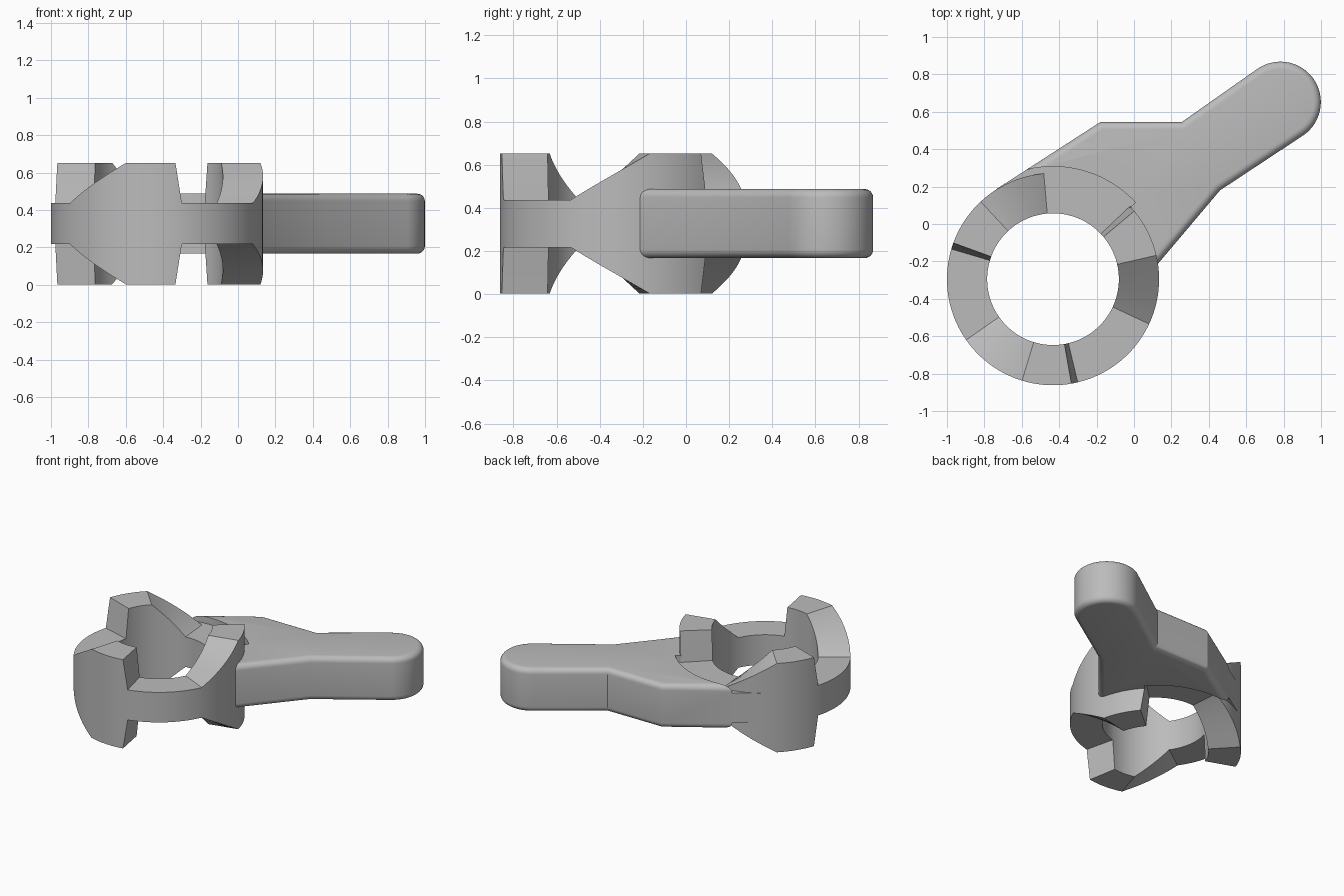
import bpy
import bmesh
from math import cos, sin, radians

if "Cube" in bpy.data.objects:
    bpy.data.objects.remove(bpy.data.objects["Cube"], do_unlink=True)

CX, CY = -0.433, -0.295          # ring axis
R_OUT, R_IN = 0.567, 0.352
MID, HALF, TALL = 0.327, 0.11, 0.325

grey = bpy.data.materials.new("plain grey")
grey.use_nodes = True
grey.diffuse_color = (0.5, 0.5, 0.5, 1)
grey.node_tree.nodes["Principled BSDF"].inputs["Base Color"].default_value = (0.5, 0.5, 0.5, 1)


def polar(r, deg):
    return CX + r * cos(radians(deg)), CY + r * sin(radians(deg))


def add_object(name, bm):
    bmesh.ops.recalc_face_normals(bm, faces=bm.faces)
    mesh = bpy.data.meshes.new(name)
    bm.to_mesh(mesh)
    bm.free()
    mesh.materials.append(grey)
    obj = bpy.data.objects.new(name, mesh)
    bpy.context.collection.objects.link(obj)
    return obj


def select_only(obj):
    bpy.ops.object.select_all(action='DESELECT')
    obj.select_set(True)
    bpy.context.view_layer.objects.active = obj


def prism(points, z0, z1, bevel=0):
    bm = bmesh.new()
    face = bm.faces.new([bm.verts.new((x, y, z0)) for x, y in points])
    top = bmesh.ops.extrude_face_region(bm, geom=[face])["geom"]
    for v in top:
        if isinstance(v, bmesh.types.BMVert):
            v.co.z = z1
    bmesh.ops.recalc_face_normals(bm, faces=bm.faces)
    if bevel:
        rims = [e for e in bm.edges if abs(e.verts[0].co.z - e.verts[1].co.z) < 1e-5]
        bmesh.ops.bevel(bm, geom=rims, offset=bevel, segments=6, profile=0.5,
                        affect='EDGES', clamp_overlap=False)
    return bm


def cut(obj, points, z0, z1):
    cutter = add_object("cutter", prism(points, z0, z1))
    cutter.hide_render = True
    mod = obj.modifiers.new("cut", 'BOOLEAN')
    mod.operation, mod.solver, mod.object = 'DIFFERENCE', 'EXACT', cutter
    select_only(obj)
    bpy.ops.object.modifier_apply(modifier=mod.name)
    bpy.data.objects.remove(cutter, do_unlink=True)


# Ring with three ramped teeth, the same above and below
def half_height(t):
    if t < 38:
        return HALF + (TALL - HALF) * t / 38
    if t <= 65:
        return TALL
    if t < 68.5:
        return TALL - (TALL - HALF) * (t - 65) / 3.5
    return HALF


steps = sorted({i * 2 for i in range(60)} | {65, 68.5})
bm = bmesh.new()
sections = []
for tooth in range(3):
    for t in steps:
        h = half_height(t)
        a = -25 + tooth * 120 + t
        sections.append([bm.verts.new((*polar(r, a), MID + s * h))
                         for r, s in ((R_IN, -1), (R_OUT, -1), (R_OUT, 1), (R_IN, 1))])
for i, sec in enumerate(sections):
    nxt = sections[(i + 1) % len(sections)]
    for k in range(4):
        j = (k + 1) % 4
        bm.faces.new((sec[k], sec[j], nxt[j], nxt[k]))
ring = add_object("toothed_ring", bm)

# Handle with a rounded tip
tip = [(0.783 + 0.216 * cos(radians(a)), 0.652 + 0.216 * sin(radians(a)))
       for a in range(-55, 126, 6)]
outline = [(CX, CY), (0.05, -0.305), (0.46, 0.18)] + tip + [
    (0.255, 0.545), (-0.18, 0.545), (-0.735, 0.187)]
handle = add_object("handle", prism(outline, 0.167, 0.487, 0.04))

# Clear the bore, then the tooth clearance above and below
cut(handle, [polar(0.56, a) for a in range(0, 360, 3)], -0.1, 0.8)
sector = [(CX, CY)] + [polar(0.602, a) for a in range(43, 146, 3)]
cut(handle, sector, MID + HALF, 0.8)
cut(handle, sector, -0.1, MID - HALF)

for obj in (ring, handle):
    select_only(obj)
    bpy.ops.object.shade_smooth_by_angle(angle=radians(25))
